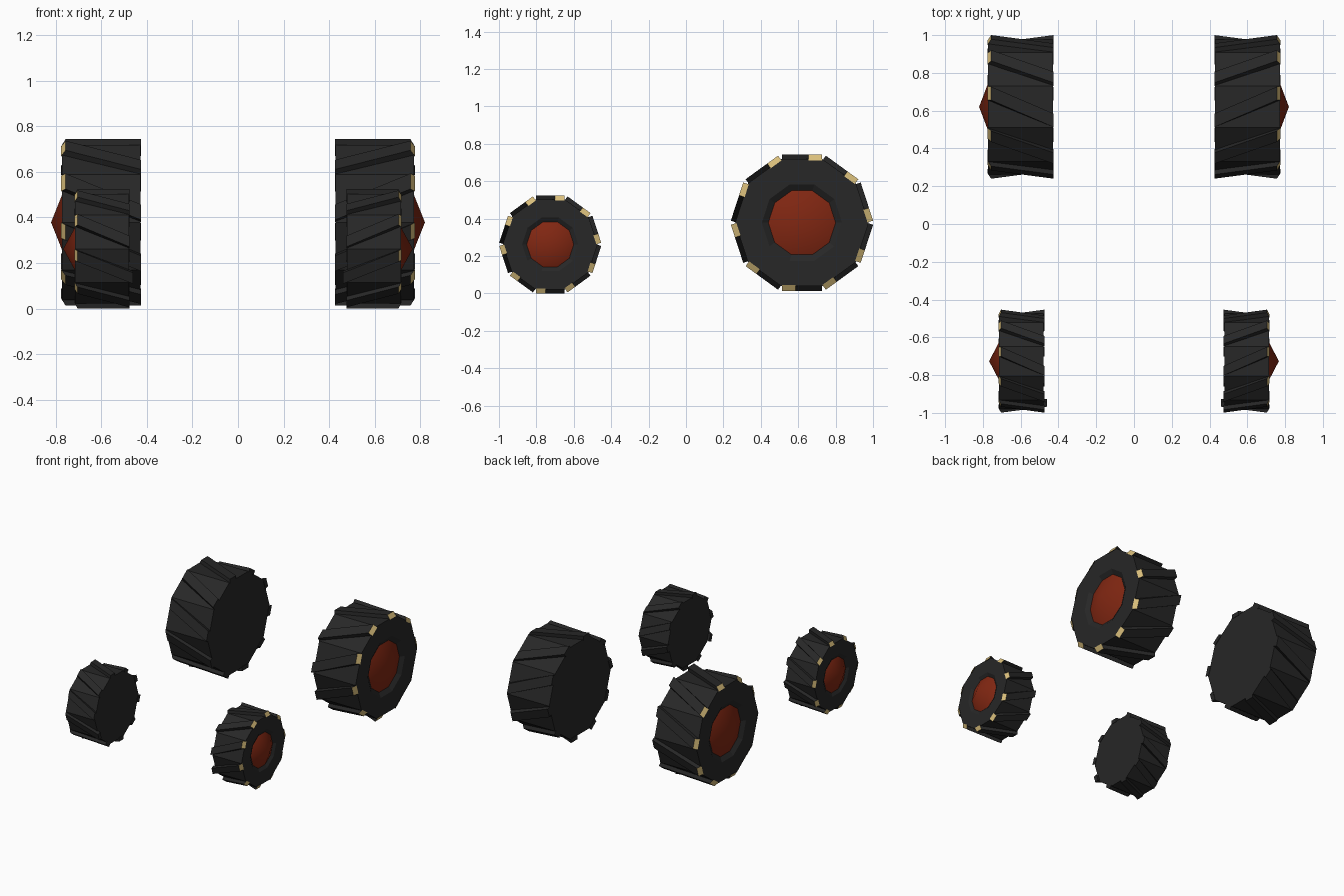
import bpy, bmesh, math
from mathutils import Vector

if "Cube" in bpy.data.objects:
    bpy.data.objects.remove(bpy.data.objects["Cube"])

SIDES = 10


def material(name, rgb):
    m = bpy.data.materials.new(name)
    m.diffuse_color = (*rgb, 1)
    m.use_nodes = True
    m.node_tree.nodes["Principled BSDF"].inputs["Base Color"].default_value = m.diffuse_color
    return m


RUBBER = material("dark rubber", (0.02, 0.02, 0.02))
TIP = material("pale yellow tip", (0.70, 0.52, 0.20))
RED = material("rust red", (0.22, 0.02, 0.006))


def finish(bm, name, loc, side, mats):
    # wheels are modelled for the +x side and mirrored for the other
    for v in bm.verts:
        v.co.x *= side
    bmesh.ops.recalc_face_normals(bm, faces=bm.faces)
    me = bpy.data.meshes.new(name)
    bm.to_mesh(me)
    bm.free()
    for m in mats:
        me.materials.append(m)
    ob = bpy.data.objects.new(name, me)
    ob.location = loc
    bpy.context.collection.objects.link(ob)
    return ob


def lathe(bm, profile):
    # revolve (x, radius) points about the x axis, radius 0 makes a pole
    rings = []
    for x, r in profile:
        if r == 0:
            rings.append([bm.verts.new((x, 0, 0))] * SIDES)
        else:
            rings.append([bm.verts.new((x, r * math.cos(a), r * math.sin(a)))
                          for a in (2 * math.pi * i / SIDES for i in range(SIDES))])
    for a, b in zip(rings, rings[1:]):
        for i in range(SIDES):
            j = (i + 1) % SIDES
            bm.faces.new(list(dict.fromkeys((a[i], a[j], b[j], b[i]))))


def add_lug(bm, ang, x0, x1, low, top, shift, half, chamfer):
    # slanted tread bar lying on one facet, outer end sloped and painted
    n = Vector((0, math.cos(ang), math.sin(ang)))
    t = Vector((0, math.sin(ang), -math.cos(ang)))
    X = Vector((1, 0, 0))

    def pt(x, s, r):
        return bm.verts.new(X * x + t * s + n * r)
    a = [pt(x0, -shift - half, low), pt(x0, -shift + half, low),
         pt(x0, -shift + half, top), pt(x0, -shift - half, top)]
    b = [pt(x1, shift - half, low), pt(x1, shift + half, low),
         pt(x1 - chamfer, shift + half, top), pt(x1 - chamfer, shift - half, top)]
    bm.faces.new(a)
    bm.faces.new(b).material_index = 1
    for i in range(4):
        j = (i + 1) % 4
        bm.faces.new((a[i], a[j], b[j], b[i]))


def wheel(label, side, y, z, x0, x1, radius, top, hub_r, apex, long_lug):
    loc = (0, y, z)
    flat = radius * math.cos(math.pi / SIDES)
    base = x1 - radius * 0.07
    # tyre with recessed rim
    bm = bmesh.new()
    lathe(bm, [(x0 + 0.003, 0), (x0 + 0.003, radius), (x1 - 0.004, radius),
               (x1 - 0.004, hub_r * 1.19), (base, hub_r), (base, 0)])
    finish(bm, label + "_tyre", loc, side, [RUBBER])
    # tread lugs, one per facet
    bm = bmesh.new()
    for i in range(SIDES):
        inner = x0 - (0.014 if i == long_lug else 0)
        add_lug(bm, 2 * math.pi * (i + 0.5) / SIDES, inner, x1, flat - 0.006, top,
                radius * 0.2, radius * 0.1, radius * 0.055)
    finish(bm, label + "_tread", loc, side, [RUBBER, TIP])
    # cone hub
    bm = bmesh.new()
    lathe(bm, [(base + 0.001, hub_r), (apex, 0)])
    hub = finish(bm, label + "_hub", loc, side, [RED])
    for p in hub.data.polygons:
        p.use_smooth = True


for side, name in ((1, "right"), (-1, "left")):
    wheel("rear_" + name, side, 0.62, 0.378, 0.425, 0.776, 0.357, 0.365, 0.18, 0.82, -1)
    wheel("front_" + name, side, -0.726, 0.262, 0.475, 0.718, 0.253, 0.262, 0.126, 0.767, 5)
